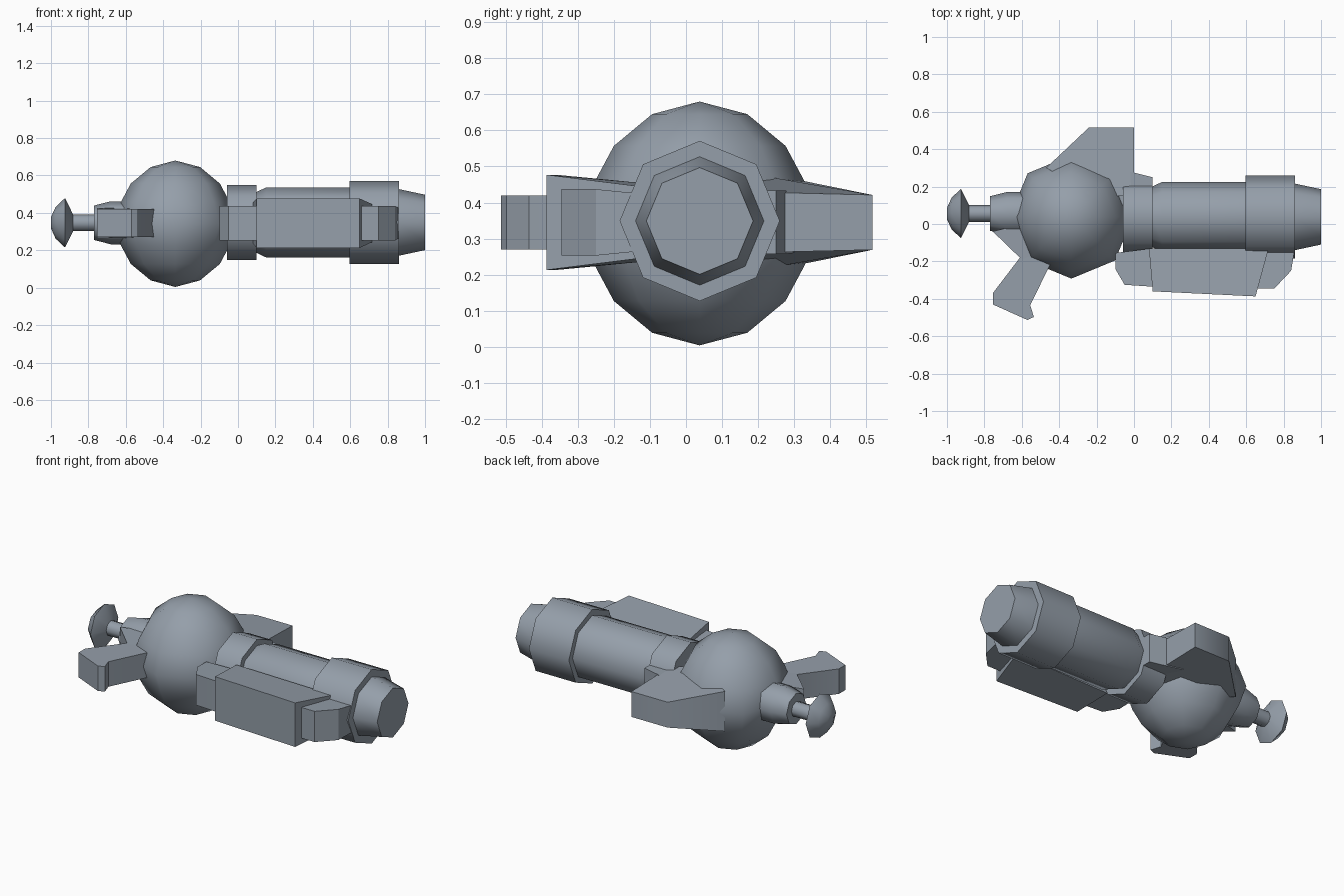
import bpy, bmesh, math
from mathutils import Vector

cube = bpy.data.objects.get("Cube")
if cube:
    bpy.data.objects.remove(cube, do_unlink=True)

steel = bpy.data.materials.new("blue_grey_steel")
steel.use_nodes = True
colour = (0.30, 0.345, 0.40, 1)
steel.diffuse_color = colour
steel.node_tree.nodes["Principled BSDF"].inputs["Base Color"].default_value = colour


def finish(bm, name, angle):
    bmesh.ops.recalc_face_normals(bm, faces=bm.faces)
    mesh = bpy.data.meshes.new(name)
    bm.to_mesh(mesh)
    bm.free()
    mesh.materials.append(steel)
    obj = bpy.data.objects.new(name, mesh)
    bpy.context.collection.objects.link(obj)
    bpy.ops.object.select_all(action='DESELECT')
    obj.select_set(True)
    bpy.context.view_layer.objects.active = obj
    bpy.ops.object.shade_smooth_by_angle(angle=math.radians(angle))
    return obj


def lathe(name, profile, centre, axis="X", sides=8, angle=50):
    """Turn (position, radius) pairs around the X or Z axis."""
    bm = bmesh.new()
    rings = []
    for pos, radius in profile:
        ring = []
        for i in range(sides):
            a = math.tau * i / sides
            c, s = radius * math.cos(a), radius * math.sin(a)
            offset = (pos, c, s) if axis == "X" else (c, s, pos)
            ring.append(bm.verts.new(Vector(centre) + Vector(offset)))
        rings.append(ring)
    for low, high in zip(rings, rings[1:]):
        for i in range(sides):
            j = (i + 1) % sides
            bm.faces.new((low[i], low[j], high[j], high[i]))
    bm.faces.new(rings[0])
    bm.faces.new(rings[-1])
    bmesh.ops.remove_doubles(bm, verts=bm.verts, dist=0.002)
    return finish(bm, name, angle)


def slab(name, outline, mid=0.345, angle=30):
    """Plan outline of (x, y, half height) points, mirrored about mid height."""
    bm = bmesh.new()
    top = [bm.verts.new((x, y, mid + h)) for x, y, h in outline]
    bottom = [bm.verts.new((x, y, mid - h)) for x, y, h in outline]
    bm.faces.new(top)
    bm.faces.new(bottom)
    for i in range(len(outline)):
        j = (i + 1) % len(outline)
        bm.faces.new((top[i], top[j], bottom[j], bottom[i]))
    return finish(bm, name, angle)


# Round body, turned about the vertical
half = [(0.338, 0.0005), (0.303, 0.132), (0.215, 0.238), (0.118, 0.29)]
ball = half + [(0, 0.33)] + [(-z, r) for z, r in reversed(half)]
lathe("round_body", ball, (-0.335, 0.038, 0.342), axis="Z", angle=60)

# Barrel parts along the length
line = (0, 0.038, 0.349)
lathe("neck_collar", [(-0.06, 0.2), (0.1, 0.2)], line)
lathe("barrel", [(0.09, 0.163), (0.1, 0.163), (0.15, 0.187), (0.62, 0.187)], line)
lathe("muzzle_ring", [(0.595, 0.222), (0.86, 0.222)], line)
lathe("nozzle", [(0.84, 0.18), (0.86, 0.178), (1.0, 0.148)], line)

# Rear plunger
rear = (0, 0.056, 0.347)
lathe("rear_collar", [(-0.77, 0.092), (-0.68, 0.115), (-0.58, 0.115)], rear)
lathe("plunger_rod", [(-0.9, 0.045), (-0.75, 0.045)], rear)
lathe("plunger_knob", [(-1.0, 0.03), (-0.975, 0.085), (-0.925, 0.132), (-0.882, 0.045)], rear)

# Fin on the back of the body, with a root running beside the collar
slab("back_fin", [(-0.47, 0.3, 0.12), (-0.24, 0.517, 0.076), (0, 0.517, 0.076),
                  (0, 0.15, 0.085), (-0.2, 0.15, 0.14)], angle=50)
slab("fin_root", [(-0.1, 0.3, 0.085), (0, 0.275, 0.088), (0.1, 0.25, 0.088),
                  (0.1, 0.1, 0.088), (-0.1, 0.1, 0.088)])

# Angled handle on the front
slab("handle", [(-0.45, -0.22, 0.075), (-0.4, -0.1, 0.075), (-0.58, -0.08, 0.075),
                (-0.61, -0.18, 0.075), (-0.755, -0.37, 0.075), (-0.755, -0.43, 0.075),
                (-0.57, -0.513, 0.075), (-0.535, -0.497, 0.075), (-0.555, -0.435, 0.075)])
slab("handle_web", [(-0.755, -0.04, 0.08), (-0.6, -0.19, 0.075),
                    (-0.5, -0.15, 0.075), (-0.6, 0.0, 0.08)])

# Side grip: a narrow core with a thicker cover
slab("grip_core", [(-0.1, -0.155, 0.09), (-0.1, -0.24, 0.092), (-0.05, -0.325, 0.092),
                   (0.1, -0.335, 0.092), (0.65, -0.345, 0.092), (0.75, -0.345, 0.092),
                   (0.84, -0.25, 0.092), (0.86, -0.13, 0.08), (0.1, -0.13, 0.08)])
slab("grip_cover", [(0.08, -0.13, 0.11), (0.1, -0.36, 0.132),
                    (0.65, -0.387, 0.132), (0.72, -0.13, 0.1)])
